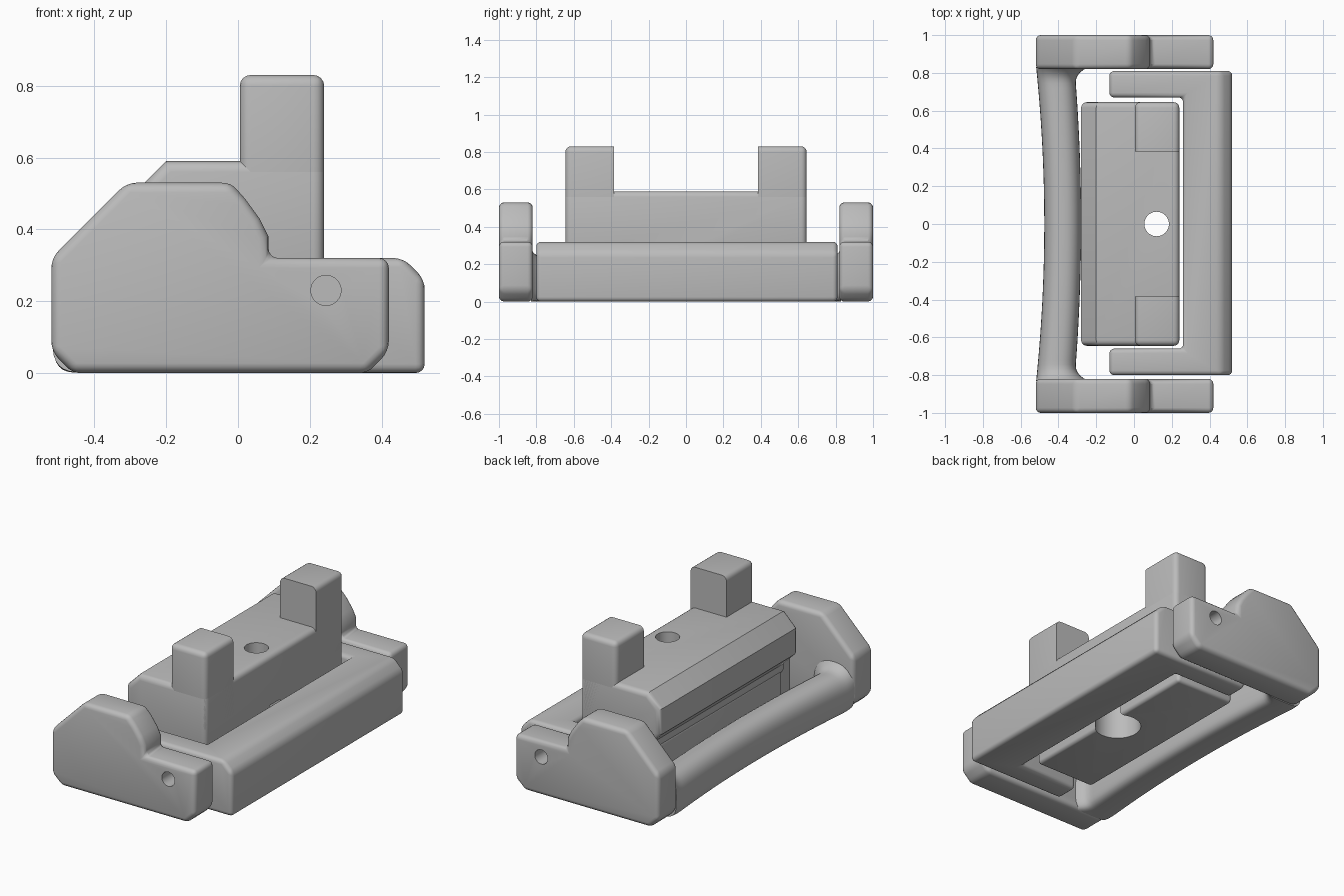
import bpy, bmesh, math
from mathutils import Vector

cube = bpy.data.objects.get("Cube")
if cube:
    bpy.data.objects.remove(cube, do_unlink=True)

grey = bpy.data.materials.new("plain grey")
grey.use_nodes = True
grey.diffuse_color = (0.5, 0.5, 0.5, 1)
grey.node_tree.nodes["Principled BSDF"].inputs["Base Color"].default_value = (0.5, 0.5, 0.5, 1)


def make(name, bm):
    bmesh.ops.recalc_face_normals(bm, faces=bm.faces)
    mesh = bpy.data.meshes.new(name)
    bm.to_mesh(mesh)
    bm.free()
    mesh.materials.append(grey)
    obj = bpy.data.objects.new(name, mesh)
    bpy.context.collection.objects.link(obj)
    return obj


def prism(points, axis, low, high):
    """Extrude a 2D outline along y (points are x, z) or z (points are x, y)."""
    bm = bmesh.new()
    place = (lambda a, b: (a, low, b)) if axis == "y" else (lambda a, b: (a, b, low))
    face = bm.faces.new([bm.verts.new(place(a, b)) for a, b in points])
    moved = bmesh.ops.extrude_face_region(bm, geom=[face])["geom"]
    step = Vector((0, high - low, 0)) if axis == "y" else Vector((0, 0, high - low))
    bmesh.ops.translate(bm, vec=step, verts=[v for v in moved if isinstance(v, bmesh.types.BMVert)])
    return bm


def rect(a, b, c, d):
    return [(a, c), (b, c), (b, d), (a, d)]


def disc(cx, cy, r, n=40):
    return [(cx + r * math.cos(math.tau * i / n), cy + r * math.sin(math.tau * i / n)) for i in range(n)]


def cutter(name, bm):
    obj = make(name, bm)
    obj.hide_render = True
    cutters.append(obj)
    return obj


def finish(obj, width=0, limit=30, cuts=()):
    """Round the edges, cut the holes and shade."""
    if width:
        mod = obj.modifiers.new("round", "BEVEL")
        mod.width, mod.segments = width, 4
        mod.limit_method, mod.angle_limit = "ANGLE", math.radians(limit)
    for c in cuts:
        mod = obj.modifiers.new("cut", "BOOLEAN")
        mod.operation, mod.solver, mod.object = "DIFFERENCE", "EXACT", c
    bpy.ops.object.select_all(action="DESELECT")
    obj.select_set(True)
    bpy.context.view_layer.objects.active = obj
    bpy.ops.object.convert(target="MESH")
    bpy.ops.object.shade_smooth_by_angle(angle=math.radians(32))


cutters = []

# End plates with pivot holes
plate = [(-0.46, 0), (-0.52, 0.06), (-0.52, 0.32), (-0.31, 0.53), (-0.02, 0.53), (0.02, 0.485),
         (0.06, 0.43), (0.085, 0.38), (0.085, 0.32), (0.42, 0.32), (0.42, 0.06), (0.36, 0)]
pin_holes = []
for side, sign in (("front", -1), ("back", 1)):
    low, high = sorted((sign * 0.72, sign * 1.1))
    pin_holes.append(cutter(side + "_pin_cutter", prism(disc(0.245, 0.23, 0.042), "y", low, high)))
    low, high = sorted((sign * 0.82, sign))
    finish(make(side + "_end_plate", prism(plate, "y", low, high)), 0.027, 30, pin_holes[-1:])

# Curved handle bar, lofted between the plates with flared ends
bm = bmesh.new()
rings = []
count, sides = 48, 32
for i in range(count + 1):
    y = 0.83 * math.sin(math.pi * (i / count - 0.5))
    t = abs(y) / 0.83
    flare = max(0, (abs(y) - 0.74) / 0.09) ** 2.5
    outer = -0.475 - 0.043 * t * t
    inner = -0.28 - 0.035 * t * t + 0.07 * flare
    top = 0.23 + 0.05 * flare
    ring = []
    for k in range(sides):
        a = math.tau * k / sides
        c, s = math.cos(a), math.sin(a)
        power = 0.85 if s > 0 else 0.45
        px = math.copysign(abs(c) ** power, c)
        pz = math.copysign(abs(s) ** power, s)
        ring.append(bm.verts.new(((outer + inner) / 2 + (inner - outer) / 2 * px, y, top / 2 * (1 + pz))))
    rings.append(ring)
for r, q in zip(rings, rings[1:]):
    for k in range(sides):
        n = (k + 1) % sides
        bm.faces.new((r[k], r[n], q[n], q[k]))
bm.faces.new(rings[0])
bm.faces.new(rings[-1])
finish(make("handle_bar", bm))

# U-shaped bracket with a chamfered outer top edge
outline = [(-0.13, -0.8), (0.52, -0.8), (0.52, 0.81), (-0.13, 0.81),
           (-0.13, 0.67), (0.26, 0.67), (0.26, -0.66), (-0.13, -0.66)]
bm = prism(outline, "z", 0, 0.32)
edge = [e for e in bm.edges if all(v.co.x > 0.5 and v.co.z > 0.3 for v in e.verts)]
bmesh.ops.bevel(bm, geom=edge, offset=0.06, segments=1, affect="EDGES")
finish(make("u_bracket", bm), 0.025, 30, pin_holes)

# Central block with a narrower foot, screw hole and counterbore
screw = cutter("screw_cutter", prism(disc(0.12, 0, 0.065), "z", -0.2, 1))
bore = cutter("bore_cutter", prism(disc(0.12, 0, 0.13), "z", -0.2, 0.3))
body = [(-0.2, 0.22), (-0.2, 0.28), (-0.28, 0.36), (-0.28, 0.51),
        (-0.2, 0.59), (0.24, 0.59), (0.24, 0.22)]
finish(make("centre_block", prism(body, "y", -0.645, 0.645)), 0.03, 60, [screw, bore])
finish(make("centre_foot", prism(rect(-0.2, 0.19, -0.61, 0.61), "z", 0.02, 0.25)), 0.02, 60, [screw, bore])

# Two upright posts, rounded as one bar and then split by a slot
slot = cutter("slot_cutter", prism(rect(-0.2, 0.5, -0.385, 0.385), "z", 0.2, 1))
finish(make("upright_posts", prism(rect(0.005, 0.24, 0.35, 0.83), "y", -0.645, 0.645)), 0.03, 60, [slot])

for c in cutters:
    bpy.data.objects.remove(c, do_unlink=True)
